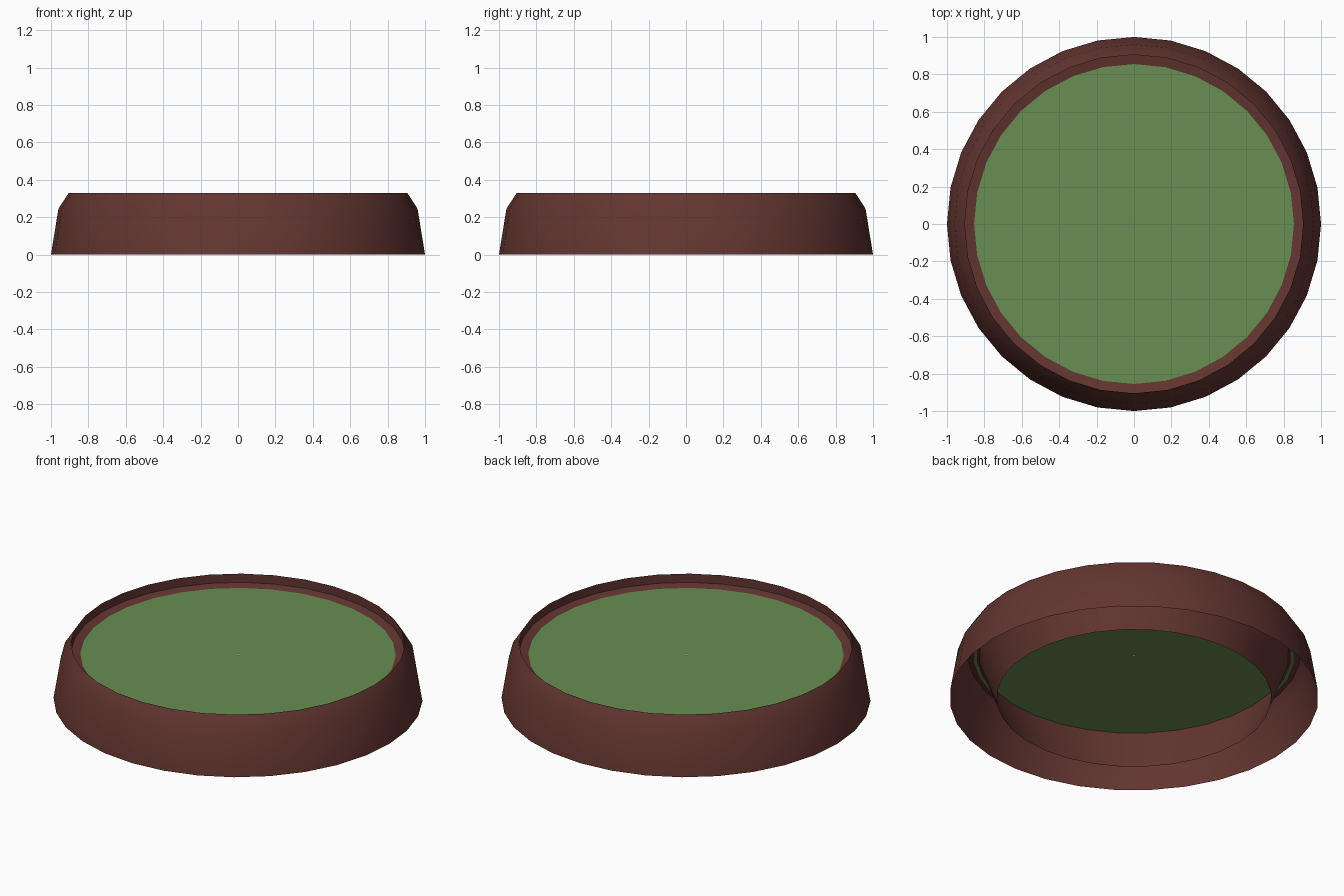
import bpy, bmesh, math

if "Cube" in bpy.data.objects:
    bpy.data.objects.remove(bpy.data.objects["Cube"])

SEGMENTS = 32


def material(name, color):
    mat = bpy.data.materials.new(name)
    mat.diffuse_color = (*color, 1)
    mat.use_nodes = True
    mat.node_tree.nodes["Principled BSDF"].inputs["Base Color"].default_value = mat.diffuse_color
    return mat


def lathe(name, profile, mat):
    """Revolve an open (radius, height) profile around z."""
    bm = bmesh.new()
    rings = [[bm.verts.new((r * math.cos(2 * math.pi * i / SEGMENTS),
                            r * math.sin(2 * math.pi * i / SEGMENTS), z))
              for i in range(SEGMENTS)] for r, z in profile]
    for low, high in zip(rings, rings[1:]):
        for i in range(SEGMENTS):
            j = (i + 1) % SEGMENTS
            bm.faces.new((low[i], low[j], high[j], high[i]))
    mesh = bpy.data.meshes.new(name)
    bm.to_mesh(mesh)
    bm.free()
    mesh.materials.append(mat)
    obj = bpy.data.objects.new(name, mesh)
    bpy.context.collection.objects.link(obj)
    bpy.ops.object.select_all(action='DESELECT')
    obj.select_set(True)
    bpy.context.view_layer.objects.active = obj
    bpy.ops.object.shade_smooth_by_angle(angle=math.radians(30))
    return obj


brown = material("brown", (0.125, 0.036, 0.030))
green = material("green", (0.14, 0.27, 0.085))

# Hollow rim, open underneath: outer wall, lip, inner ledge, inner wall
lathe("rim", [(1.0, 0), (0.96, 0.245), (0.905, 0.33), (0.905, 0.278),
              (0.84, 0.265), (0.745, 0)], brown)

# Flat top with a pinhole in the middle, tucked under the ledge
lathe("top_surface", [(0.87, 0.268), (0.004, 0.268)], green)
